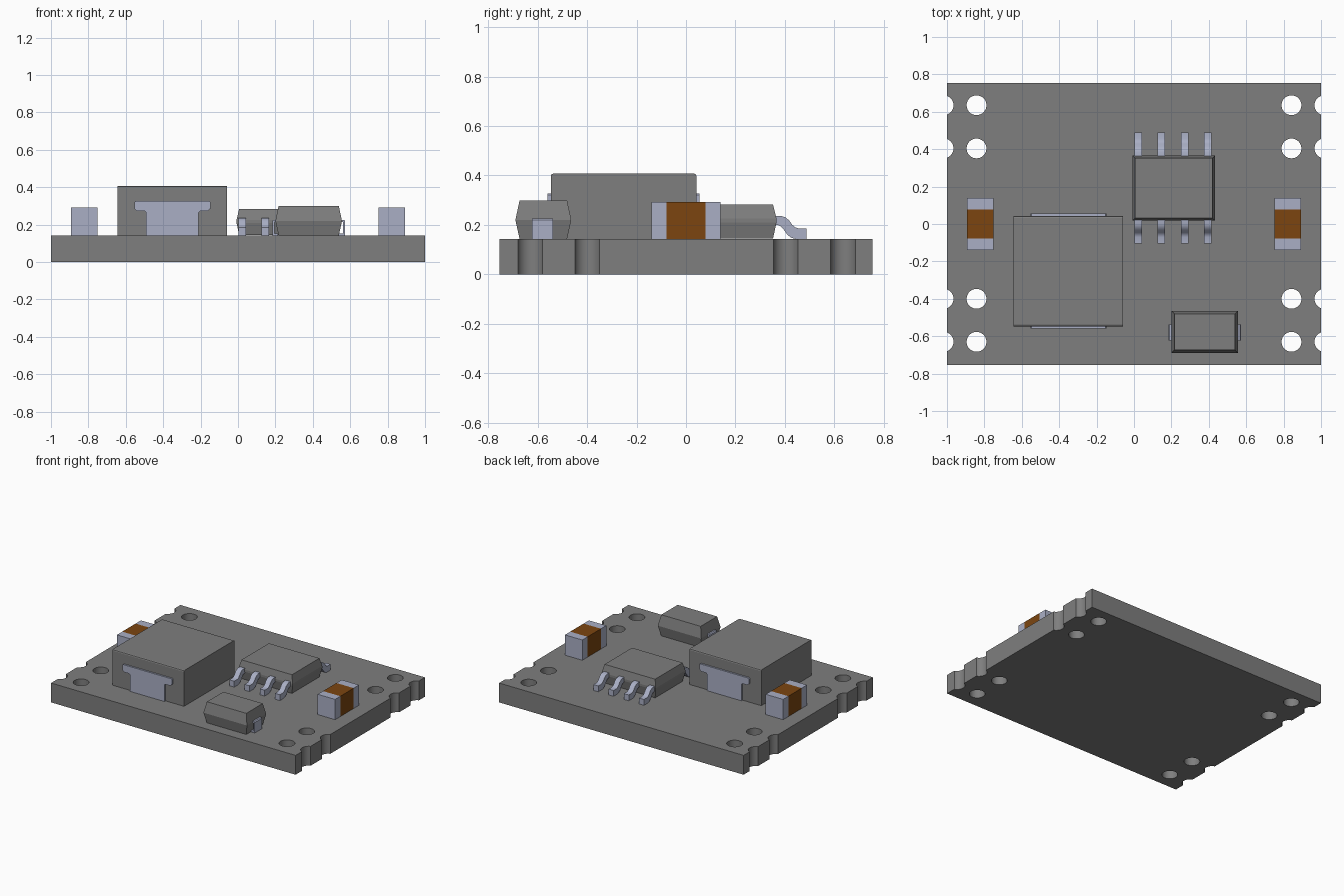
import bpy, bmesh, math
from mathutils import Vector

if "Cube" in bpy.data.objects:
    bpy.data.objects.remove(bpy.data.objects["Cube"])


def material(name, rgb):
    m = bpy.data.materials.new(name)
    m.use_nodes = True
    m.diffuse_color = (*rgb, 1)
    bsdf = next(n for n in m.node_tree.nodes if n.type == 'BSDF_PRINCIPLED')
    bsdf.inputs["Base Color"].default_value = (*rgb, 1)
    return m


GREY = material("grey", (0.21, 0.21, 0.21))
METAL = material("pale metal", (0.40, 0.43, 0.56))
BROWN = material("brown ceramic", (0.20, 0.06, 0.005))

TOP = 0.143  # upper surface of the board


def finish(name, bm, mat, smooth=False):
    bmesh.ops.recalc_face_normals(bm, faces=bm.faces)
    me = bpy.data.meshes.new(name)
    bm.to_mesh(me)
    bm.free()
    me.materials.append(mat)
    ob = bpy.data.objects.new(name, me)
    bpy.context.collection.objects.link(ob)
    if smooth:
        bpy.ops.object.select_all(action='DESELECT')
        ob.select_set(True)
        bpy.context.view_layer.objects.active = ob
        bpy.ops.object.shade_smooth_by_angle(angle=math.radians(35))
    return ob


def prism(name, loops, place, depth, mat, smooth=False):
    """Extrude a flat outline (first loop) with optional holes (other loops)."""
    bm = bmesh.new()
    edges = []
    for loop in loops:
        vs = [bm.verts.new(place(a, b)) for a, b in loop]
        if len(loops) == 1:
            bm.faces.new(vs)
        else:
            edges += [bm.edges.new((vs[i - 1], vs[i])) for i in range(len(vs))]
    if edges:
        bmesh.ops.triangle_fill(bm, use_beauty=True, edges=edges, normal=(0, 0, 1))
    ext = bmesh.ops.extrude_face_region(bm, geom=bm.faces[:])
    moved = [g for g in ext["geom"] if isinstance(g, bmesh.types.BMVert)]
    bmesh.ops.translate(bm, verts=moved, vec=Vector(depth))
    return finish(name, bm, mat, smooth)


def layered(name, x, y, rings, mat):
    """Box through stacked rectangles; rings are (height, inset)."""
    bm = bmesh.new()
    stack = []
    for z, i in rings:
        x0, x1, y0, y1 = x[0] + i, x[1] - i, y[0] + i, y[1] - i
        stack.append([bm.verts.new((px, py, z)) for px, py in
                      ((x0, y0), (x1, y0), (x1, y1), (x0, y1))])
    bm.faces.new(stack[0])
    bm.faces.new(stack[-1])
    for lo, hi in zip(stack, stack[1:]):
        for k in range(4):
            bm.faces.new((lo[k - 1], lo[k], hi[k], hi[k - 1]))
    return finish(name, bm, mat)


def box(name, x, y, z, mat):
    return layered(name, x, y, [(z[0], 0), (z[1], 0)], mat)


# Circuit board with through holes and half-round edge notches
R, NOTCH_X, W, D = 0.053, 1.018, 1.0, 0.755
HOLE_Y = (-0.63, -0.4, 0.404, 0.635)
phi = math.acos((NOTCH_X - W) / R)
side = [(W, -D)]
for yc in HOLE_Y:
    for k in range(17):
        a = math.pi + phi - 2 * phi * k / 16
        side.append((NOTCH_X + R * math.cos(a), yc + R * math.sin(a)))
side.append((W, D))
loops = [side + [(-x, y) for x, y in reversed(side)]]
for xc in (-0.842, 0.842):
    for yc in HOLE_Y:
        loops.append([(xc + R * math.cos(2 * math.pi * k / 32),
                       yc + R * math.sin(2 * math.pi * k / 32)) for k in range(32)])
prism("circuit_board", loops, lambda a, b: (a, b, 0), (0, 0, TOP), GREY, True)

# Inductor block with softened upper edges
y0, y1, zt, c = -0.547, 0.042, 0.407, 0.009
block = [(y0, TOP), (y1, TOP), (y1, zt - c), (y1 - 0.3 * c, zt - 0.3 * c), (y1 - c, zt),
         (y0 + c, zt), (y0 + 0.3 * c, zt - 0.3 * c), (y0, zt - c)]
prism("inductor_body", [block], lambda a, b: (-0.645, a, b), (0.587, 0, 0), GREY)

# T-shaped inductor terminals on the front and back
half = [(0.141, TOP), (0.141, 0.265), (0.147, 0.272), (0.188, 0.272),
        (0.203, 0.285), (0.203, 0.320), (0.198, 0.326)]
tee = half + [(-a, b) for a, b in reversed(half)]
for name, y, d in (("front", y0, -0.013), ("back", y1, 0.013)):
    prism("inductor_terminal_" + name, [tee],
          lambda a, b, y=y: (-0.351 + a, y, b), (0, d, 0), METAL)

# Ceramic capacitors with metal end caps
for name, xc in (("left", 0.821), ("right", -0.821)):
    x, z = (xc - 0.071, xc + 0.071), (TOP, 0.293)
    box("capacitor_body_" + name, x, (-0.078, 0.078), z, BROWN)
    box("capacitor_front_cap_" + name, x, (-0.14, -0.078), z, METAL)
    box("capacitor_back_cap_" + name, x, (0.078, 0.14), z, METAL)

# Eight-lead chip
IC_Y = (0.018, 0.366)
layered("chip_body", (-0.008, 0.433), IC_Y,
        [(TOP + 0.002, 0.014), (0.21, 0), (0.225, 0), (0.283, 0.014)], GREY)

# Gull-wing leads: centre line offset measured outward from the chip
lead = [(-0.01, 0.236), (0.018, 0.236), (0.035, 0.231), (0.050, 0.219), (0.064, 0.200),
        (0.075, 0.190), (0.088, 0.186), (0.122, 0.186), (0.122, TOP), (0.078, TOP),
        (0.060, 0.148), (0.044, 0.160), (0.030, 0.180), (0.018, 0.194), (0.005, 0.200),
        (-0.01, 0.200)]
for i in range(4):
    xl = 0.022 + 0.1245 * i - 0.02
    for name, base, s in (("front", IC_Y[0], -1), ("back", IC_Y[1], 1)):
        prism(f"chip_lead_{name}_{i + 1}", [lead],
              lambda a, b, x=xl, y=base, s=s: (x, y + s * a, b), (0.04, 0, 0), METAL, True)

# Diode with bent end terminals
DX = (0.2, 0.556)
layered("diode_body", DX, (-0.69, -0.464),
        [(TOP, 0.017), (0.22, 0), (0.299, 0.017)], GREY)
tab = [(-0.02, 0.226), (0.010, 0.226), (0.016, 0.220), (0.016, TOP), (-0.015, TOP),
       (-0.015, TOP + 0.01), (0.005, TOP + 0.01), (0.005, 0.215), (-0.02, 0.215)]
for name, base, s in (("left", DX[1], 1), ("right", DX[0], -1)):
    prism("diode_terminal_" + name, [tab],
          lambda a, b, x=base, s=s: (x + s * a, -0.622, b), (0, 0.085, 0), METAL)
